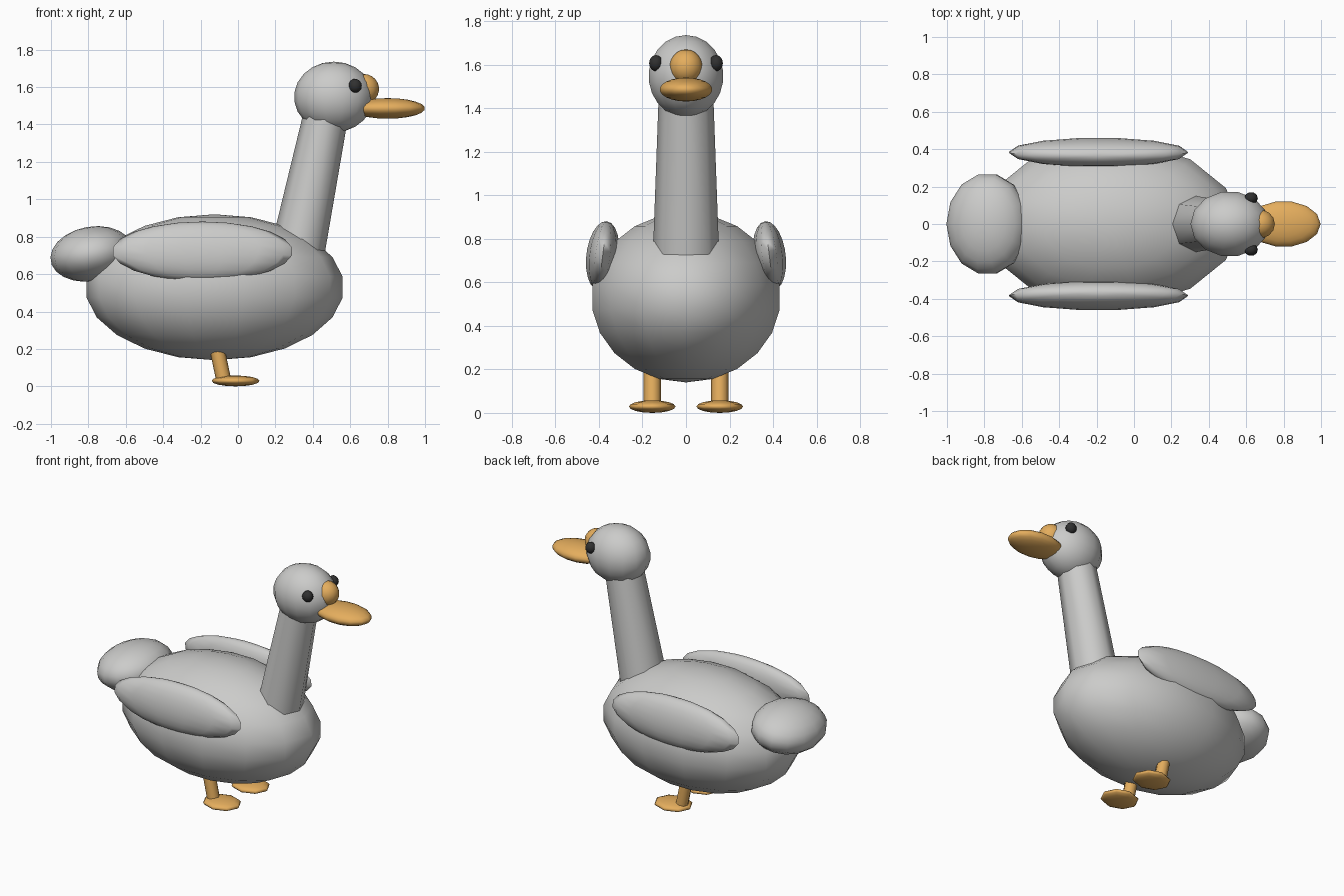
import bpy
import bmesh
import math
from mathutils import Matrix, Vector, Euler

cube = bpy.data.objects.get("Cube")
if cube:
    bpy.data.objects.remove(cube, do_unlink=True)


def make_material(name, rgb, roughness=0.6):
    mat = bpy.data.materials.new(name)
    mat.use_nodes = True
    mat.diffuse_color = (*rgb, 1)
    bsdf = mat.node_tree.nodes["Principled BSDF"]
    bsdf.inputs["Base Color"].default_value = (*rgb, 1)
    bsdf.inputs["Roughness"].default_value = roughness
    return mat


GREY = make_material("feather grey", (0.6, 0.6, 0.59))
ORANGE = make_material("beak orange", (0.78, 0.42, 0.11))
BLACK = make_material("eye black", (0.03, 0.03, 0.03), 0.3)


def finish(bm, name, mat, smooth_angle=60):
    mesh = bpy.data.meshes.new(name)
    bm.to_mesh(mesh)
    bm.free()
    mesh.materials.append(mat)
    obj = bpy.data.objects.new(name, mesh)
    bpy.context.collection.objects.link(obj)
    bpy.ops.object.select_all(action='DESELECT')
    obj.select_set(True)
    bpy.context.view_layer.objects.active = obj
    bpy.ops.object.shade_smooth_by_angle(angle=math.radians(smooth_angle))
    return obj


def ellipsoid(name, mat, center, radii, tilt=(0, 0, 0), segments=14, rings=11):
    """Stretched low-poly ball with a vertex column on the x axis."""
    bm = bmesh.new()
    bmesh.ops.create_uvsphere(bm, u_segments=segments, v_segments=rings, radius=1,
                              matrix=Matrix.Rotation(math.pi / 2, 4, 'Z'))
    turn = Euler([math.radians(a) for a in tilt]).to_matrix().to_4x4()
    bm.transform(Matrix.Translation(center) @ turn @ Matrix.Diagonal((*radii, 1)))
    return finish(bm, name, mat, 89)


def tube(name, mat, start, end, r_start, r_end, flatten=1.0):
    """Eight-sided tapered tube between two points in an xz plane."""
    start, end = Vector(start), Vector(end)
    axis = end - start
    bm = bmesh.new()
    bmesh.ops.create_cone(bm, cap_ends=True, segments=8, radius1=r_start,
                          radius2=r_end, depth=axis.length)
    lean = Matrix.Rotation(math.atan2(axis.x, axis.z), 4, 'Y')
    bm.transform(Matrix.Translation((start + end) / 2) @ lean
                 @ Matrix.Diagonal((flatten, 1, 1, 1)))
    return finish(bm, name, mat)


# Body, tail, neck and head
ellipsoid("body", GREY, (-0.125, 0, 0.53), (0.692, 0.446, 0.39))
ellipsoid("tail", GREY, (-0.783, 0, 0.708), (0.222, 0.273, 0.146), (0, -10, 0))
tube("neck", GREY, (0.304, 0, 0.65), (0.48, 0, 1.5), 0.155, 0.124, 0.95)
ellipsoid("head", GREY, (0.512, 0, 1.547), (0.212, 0.176, 0.189))

# Beak with the knob above it
ellipsoid("beak", ORANGE, (0.8, 0, 1.486), (0.2, 0.124, 0.055))
ellipsoid("beak_knob", ORANGE, (0.673, 0, 1.59), (0.081, 0.077, 0.08))

# Paired parts
for side, s in (("left", 1), ("right", -1)):
    ellipsoid(side + "_wing", GREY, (-0.19, s * 0.383, 0.722),
              (0.483, 0.077, 0.16), (s * 7, 0, 0))
    ellipsoid(side + "_eye", BLACK, (0.626, s * 0.138, 1.607),
              (0.036, 0.033, 0.037), segments=10, rings=8)
    tube(side + "_leg", ORANGE, (-0.076, s * 0.155, 0.03),
         (-0.12, s * 0.155, 0.24), 0.04, 0.04)
    ellipsoid(side + "_foot", ORANGE, (-0.013, s * 0.155, 0.029),
              (0.128, 0.107, 0.029), segments=8, rings=8)
